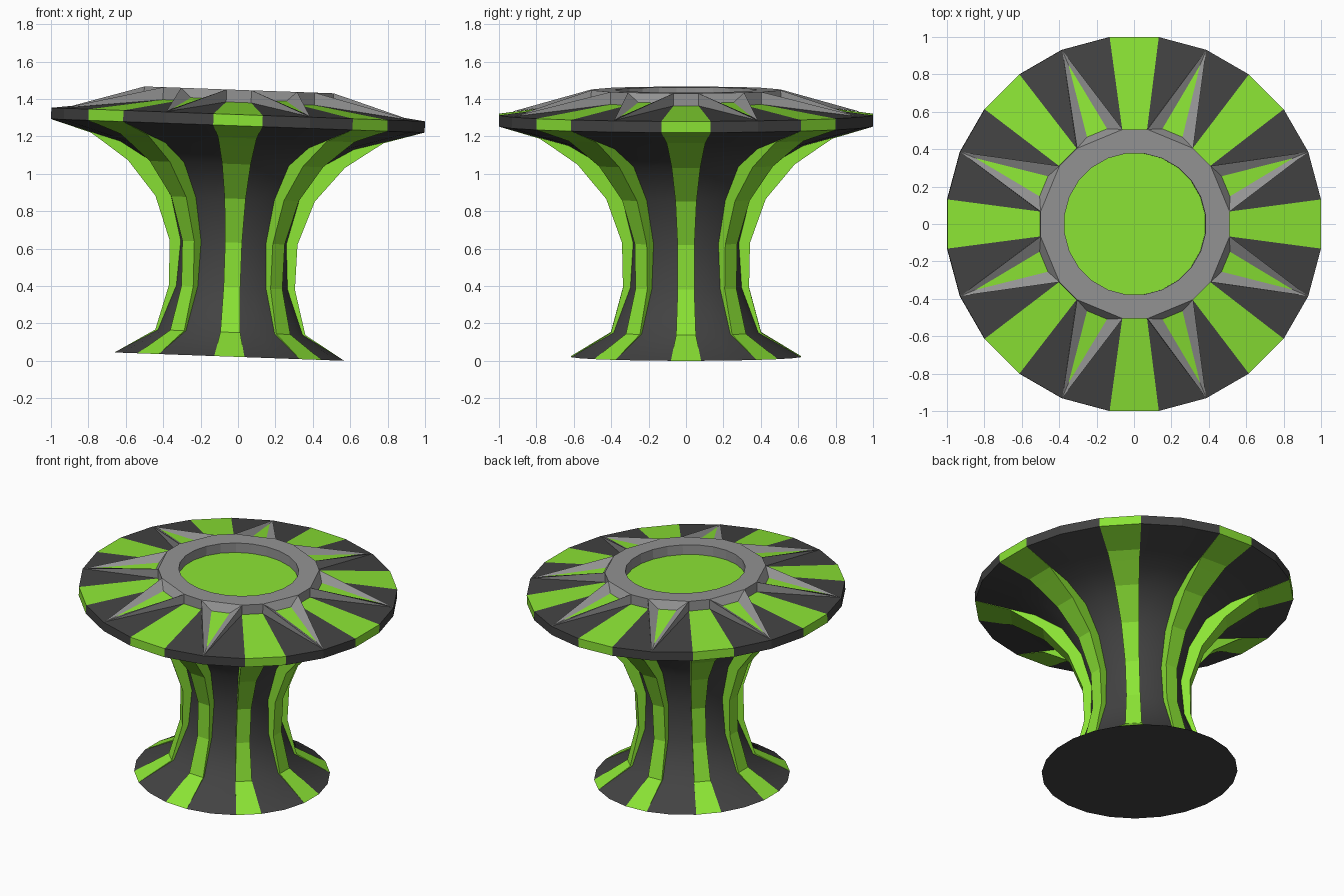
import bpy, math
from mathutils import Matrix, Vector

if "Cube" in bpy.data.objects:
    bpy.data.objects.remove(bpy.data.objects["Cube"])

STEP = math.radians(15)          # 24 sectors, every third one is green
TILT = math.radians(2.08)        # the whole piece leans slightly towards +x
PLACE = Matrix.Translation((-0.046, 0, 0.0225)) @ Matrix.Rotation(TILT, 4, 'Y')


def material(name, rgb):
    m = bpy.data.materials.new(name)
    m.diffuse_color = (*rgb, 1)
    m.use_nodes = True
    m.node_tree.nodes["Principled BSDF"].inputs["Base Color"].default_value = m.diffuse_color
    return m


GREEN = material("green", (0.26, 0.78, 0.035))
DARK = material("dark", (0.055, 0.055, 0.055))
GREY = material("grey", (0.29, 0.29, 0.29))


def pt(r, k, z):
    """Point at radius r, k sectors around, height z."""
    return Vector((r * math.cos(k * STEP), r * math.sin(k * STEP), z))


def make(name, polys, mats, ids=None):
    verts, faces, seen = [], [], {}
    for poly in polys:
        f = []
        for p in poly:
            key = tuple(round(c, 5) for c in p)
            if key not in seen:
                seen[key] = len(verts)
                verts.append(p)
            f.append(seen[key])
        faces.append(f)
    me = bpy.data.meshes.new(name)
    me.from_pydata(verts, [], faces)
    for m in mats:
        me.materials.append(m)
    if ids:
        me.polygons.foreach_set("material_index", ids)
    ob = bpy.data.objects.new(name, me)
    bpy.context.collection.objects.link(ob)
    ob.matrix_world = PLACE
    return ob


def strip(profile, k):
    """Quads sweeping a (radius, z) profile across sector k, facing outwards going up."""
    a, b = k - 0.5, k + 0.5
    return [[pt(r0, a, z0), pt(r0, b, z0), pt(r1, b, z1), pt(r1, a, z1)]
            for (r0, z0), (r1, z1) in zip(profile, profile[1:])]


def ring(r, z):
    return [pt(r, k - 0.5, z) for k in range(24)]


# Stem: height, rib radius, recessed core radius
STEM = [(0, .62, .62), (.13, .405, .39), (.37, .34, .30), (.61, .345, .285),
        (.845, .43, .345), (1.03, .585, .46), (1.13, .73, .63),
        (1.17, .79, .775), (1.235, 1.008, 1.008)]
outer = [(o, z) for z, o, c in STEM]
core = [(c, z) for z, o, c in STEM]

# Recessed dark core between the ribs
polys = [q for k in range(24) if k % 3 for q in strip(core, k)]
stem = make("stem_core", polys, [DARK])
bpy.context.view_layer.objects.active = stem
stem.select_set(True)
bpy.ops.object.shade_smooth_by_angle(angle=math.radians(40))
stem.select_set(False)

# Underside of the foot
make("foot_bottom", [ring(.62, 0)[::-1]], [DARK])

# Raised green ribs with side walls down to the core
polys = []
for k in range(0, 24, 3):
    polys += strip(outer, k)
    for side in (-.5, .5):
        for (z0, o0, c0), (z1, o1, c1) in zip(STEM, STEM[1:]):
            q = [pt(c0, k + side, z0), pt(o0, k + side, z0),
                 pt(o1, k + side, z1), pt(c1, k + side, z1)]
            if o0 == c0:
                q.pop(0)
            elif o1 == c1:
                q.pop()
            polys.append(q if side < 0 else q[::-1])
make("ribs", polys, [GREEN])

# Striped table top: rim and gently rising upper face
SURF, HUB, R = 1.36, 1.427, .51
polys, ids = [], []
for k in range(24):
    polys += strip([(1.008, 1.235), (1.008, 1.295), (R, SURF)], k)
    ids += [0 if k % 3 == 0 else 1] * 2
make("table_top", polys, [GREEN, DARK], ids)

# Grey hub ring with a sunken centre and short outer walls
polys = []
for k in range(24):
    a, b = k - .5, k + .5
    # the middle corner of each spike base lies on the straight spike base line
    ra = R * math.cos(STEP) if k % 3 == 2 else R
    rb = R * math.cos(STEP) if k % 3 == 1 else R
    polys.append([pt(.38, a, HUB), pt(ra, a, HUB), pt(rb, b, HUB), pt(.38, b, HUB)])
    polys.append([pt(.38, a, HUB), pt(.38, b, HUB), pt(.38, b, 1.36), pt(.38, a, 1.36)])
    if k % 3 == 0:
        polys += strip([(R, SURF), (R, HUB)], k)
make("hub_ring", polys, [GREY])
make("hub_centre", [ring(.38, 1.36)], [GREEN])

# Eight hollowed spikes with green inlays
walls, inlays = [], []
for m in range(8):
    k = 1.5 + 3 * m
    tip = pt(1.006, k, 1.297)
    a, b = pt(R, k - 1, HUB), pt(R, k + 1, HUB)
    mid = pt(R * math.cos(STEP), k, HUB)
    a0, b0 = pt(R, k - 1, SURF), pt(R, k + 1, SURF)
    ga, gb, gt = pt(.53, k - .42, 1.376), pt(.53, k + .42, 1.376), pt(.92, k, 1.314)
    walls += [[a0, tip, a], [b0, b, tip],               # outer sides
              [a, tip, gt, ga], [b, gb, gt, tip],       # bars sloping inwards
              [a, ga, mid], [mid, ga, gb], [mid, gb, b]]  # slope from the hub
    inlays.append([ga, gt, gb])
make("spikes", walls, [GREY])
make("spike_inlays", inlays, [GREEN])
